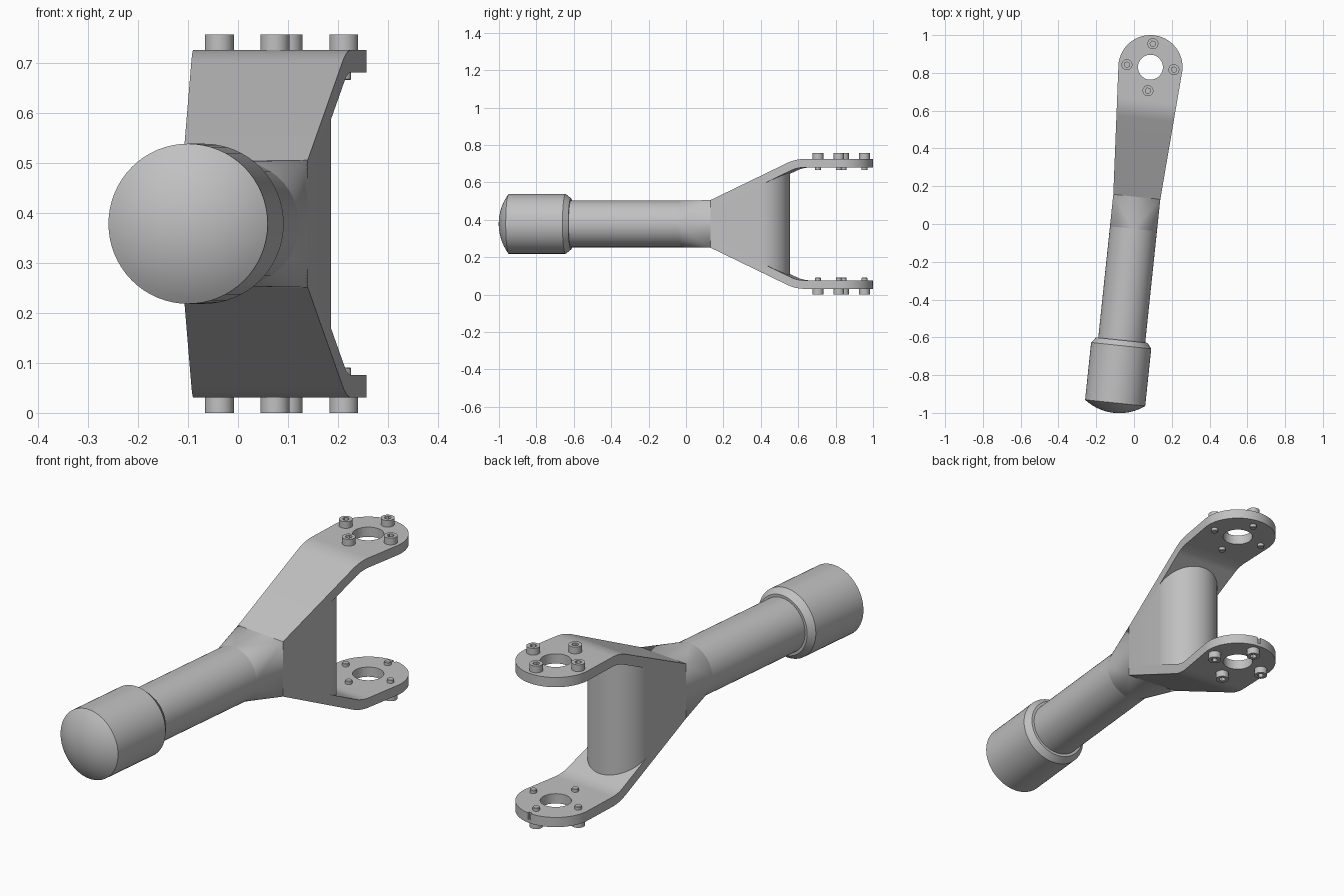
import bpy, bmesh
from math import sin, cos, tan, pi, sqrt, radians, atan
from mathutils import Matrix

cube = bpy.data.objects.get("Cube")
if cube:
    bpy.data.objects.remove(cube)

# Local frame: origin on the fork pivot, +y towards the fork tip, z measured from mid-height
FRAME = Matrix.Translation((0.087, 0.83, 0.378)) @ Matrix.Rotation(radians(-6), 4, 'Z')
FLANGE_R, TOP, THICK = 0.17, 0.347, 0.045
SLOPE = 0.478
ANGLE = atan(SLOPE)
ROOT, KNEE = -0.69, -0.23
BEND_R = 0.22

metal = bpy.data.materials.new("grey metal")
metal.use_nodes = True
metal.diffuse_color = (0.53, 0.53, 0.53, 1)
bsdf = next(n for n in metal.node_tree.nodes if n.type == 'BSDF_PRINCIPLED')
bsdf.inputs["Base Color"].default_value = metal.diffuse_color
parts = []


def finish(name, bm, matrix=Matrix.Identity(4), keep=True):
    bmesh.ops.remove_doubles(bm, verts=bm.verts, dist=1e-5)
    bmesh.ops.recalc_face_normals(bm, faces=bm.faces)
    mesh = bpy.data.meshes.new(name)
    bm.to_mesh(mesh)
    bm.free()
    mesh.materials.append(metal)
    obj = bpy.data.objects.new(name, mesh)
    obj.matrix_world = FRAME @ matrix
    bpy.context.collection.objects.link(obj)
    if keep:
        parts.append(obj)
    return obj


def skin(bm, rings):
    """Join equal rings of points with quads and cap both ends."""
    rows = [[bm.verts.new(p) for p in ring] for ring in rings]
    n = len(rows[0])
    for a, b in zip(rows, rows[1:]):
        for i in range(n):
            j = (i + 1) % n
            bm.faces.new((a[i], a[j], b[j], b[i]))
    bm.faces.new(rows[0])
    bm.faces.new(rows[-1])


def lathe(name, profile, matrix, segments=64, hex_rings=()):
    bm = bmesh.new()
    rings = []
    for k, (r, z) in enumerate(profile):
        ring = []
        for i in range(segments):
            t = 2 * pi * i / segments
            rr = r / cos((t + pi / 6) % (pi / 3) - pi / 6) if k in hex_rings else r
            ring.append((rr * cos(t), rr * sin(t), z))
        rings.append(ring)
    skin(bm, rings)
    return finish(name, bm, matrix)


def cut(obj, cutter):
    cutter.hide_render = True
    mod = obj.modifiers.new("cut", 'BOOLEAN')
    mod.operation, mod.solver, mod.object = 'DIFFERENCE', 'EXACT', cutter
    bpy.context.view_layer.objects.active = obj
    bpy.ops.object.modifier_apply(modifier=mod.name)
    bpy.data.objects.remove(cutter)


def half_width(v):
    if v > 0:
        return sqrt(max(FLANGE_R ** 2 - v * v, 0))
    return FLANGE_R + 0.065 * v


def slope_height(v):
    return TOP + SLOPE * (v - KNEE)


# Fork plates: sloped arm, rounded knee, round flange with a bore
def fork_plate(name, side):
    pairs = [((ROOT, slope_height(ROOT)), (ROOT, slope_height(ROOT) - THICK / cos(ANGLE)))]
    bend_v = KNEE + BEND_R * tan(ANGLE / 2)
    for i in range(9):
        t = ANGLE * (1 - i / 8)
        pairs.append(tuple((bend_v - r * sin(t), TOP - BEND_R + r * cos(t))
                           for r in (BEND_R, BEND_R - THICK)))
    for i in range(25):
        v = FLANGE_R * sin(pi / 2 * i / 24)
        pairs.append(((v, TOP), (v, TOP - THICK)))
    rings = []
    for (vo, ho), (vi, hi) in pairs:
        wo, wi = max(half_width(vo), 1e-4), max(half_width(vi), 1e-4)
        rings.append([(-wo, vo, side * ho), (wo, vo, side * ho),
                      (wi, vi, side * hi), (-wi, vi, side * hi)])
    bm = bmesh.new()
    skin(bm, rings)
    plate = finish(name, bm)
    bm = bmesh.new()
    bmesh.ops.create_cone(bm, cap_ends=True, segments=48, radius1=0.066, radius2=0.066, depth=0.2,
                          matrix=Matrix.Translation((0, 0, side * TOP)))
    cut(plate, finish("bore_cutter", bm, keep=False))
    return plate


fork_plate("upper_fork_plate", 1)
lower = fork_plate("lower_fork_plate", -1)

# Small index notch in the lower flange tip
bm = bmesh.new()
bmesh.ops.create_cube(bm, size=1, matrix=Matrix.Translation((0, FLANGE_R, -TOP + THICK))
                      @ Matrix.Diagonal((0.016, 0.02, 0.06, 1)))
cut(lower, finish("notch_cutter", bm, keep=False))

# Web between the plates, with a half-round back
web_v = -0.42
web_r = half_width(web_v)
stations = [(ROOT, half_width(ROOT))]
for i in range(25):
    t = pi / 2 * i / 24
    stations.append((web_v + web_r * sin(t), max(web_r * cos(t), 1e-4)))
bm = bmesh.new()
rings = []
for v, w in stations:
    h = slope_height(v) - 0.03
    rings.append([(-w, v, -h), (w, v, -h), (w, v, h), (-w, v, h)])
skin(bm, rings)
finish("fork_web", bm)

# Blend from the round tube to the square fork root
TUBE_R, TUBE_V = 0.125, -0.86
bm = bmesh.new()
w, h = half_width(ROOT), slope_height(ROOT)
for sx in (-1, 1):
    for sz in (-1, 1):
        bm.verts.new((sx * w, ROOT, sz * h))
for i in range(64):
    t = 2 * pi * i / 64
    bm.verts.new((TUBE_R * cos(t), TUBE_V, TUBE_R * sin(t)))
bmesh.ops.convex_hull(bm, input=bm.verts)
finish("tube_blend", bm)

# Tube and domed end cap, turned about the long axis
along = Matrix.Rotation(pi / 2, 4, 'X')
lathe("arm_tube", [(TUBE_R, -TUBE_V), (TUBE_R, 1.5)], along)
cap = [(0.137, 1.453), (0.16, 1.482)]
dome_base, dome_depth = 1.787, 0.053
dome_r = (0.16 ** 2 + dome_depth ** 2) / (2 * dome_depth)
for i in range(13):
    r = max(0.16 * (1 - i / 12), 1e-4)
    cap.append((r, dome_base + dome_depth - dome_r + sqrt(dome_r ** 2 - r * r)))
lathe("end_cap", cap, along)

# Socket-head bolts, four through each flange
bolt = [(1e-4, 0.36), (0.013, 0.36), (0.013, 0.378), (0.029, 0.378), (0.029, TOP - 0.002),
        (0.015, TOP - 0.002), (0.015, 0.289), (0.013, 0.287)]
for label, flip in (("upper", 0), ("lower", pi)):
    for k in range(4):
        place = (Matrix.Rotation(flip, 4, 'Y') @ Matrix.Rotation(k * pi / 2, 4, 'Z')
                 @ Matrix.Translation((0.125, 0, 0)))
        lathe(f"{label}_bolt_{k + 1}", bolt, place, 24, hex_rings=(1, 2))

# Smooth round surfaces, keep edges crisp
bpy.ops.object.select_all(action='DESELECT')
for obj in parts:
    obj.select_set(True)
bpy.context.view_layer.objects.active = parts[0]
bpy.ops.object.shade_smooth_by_angle(angle=radians(30))
